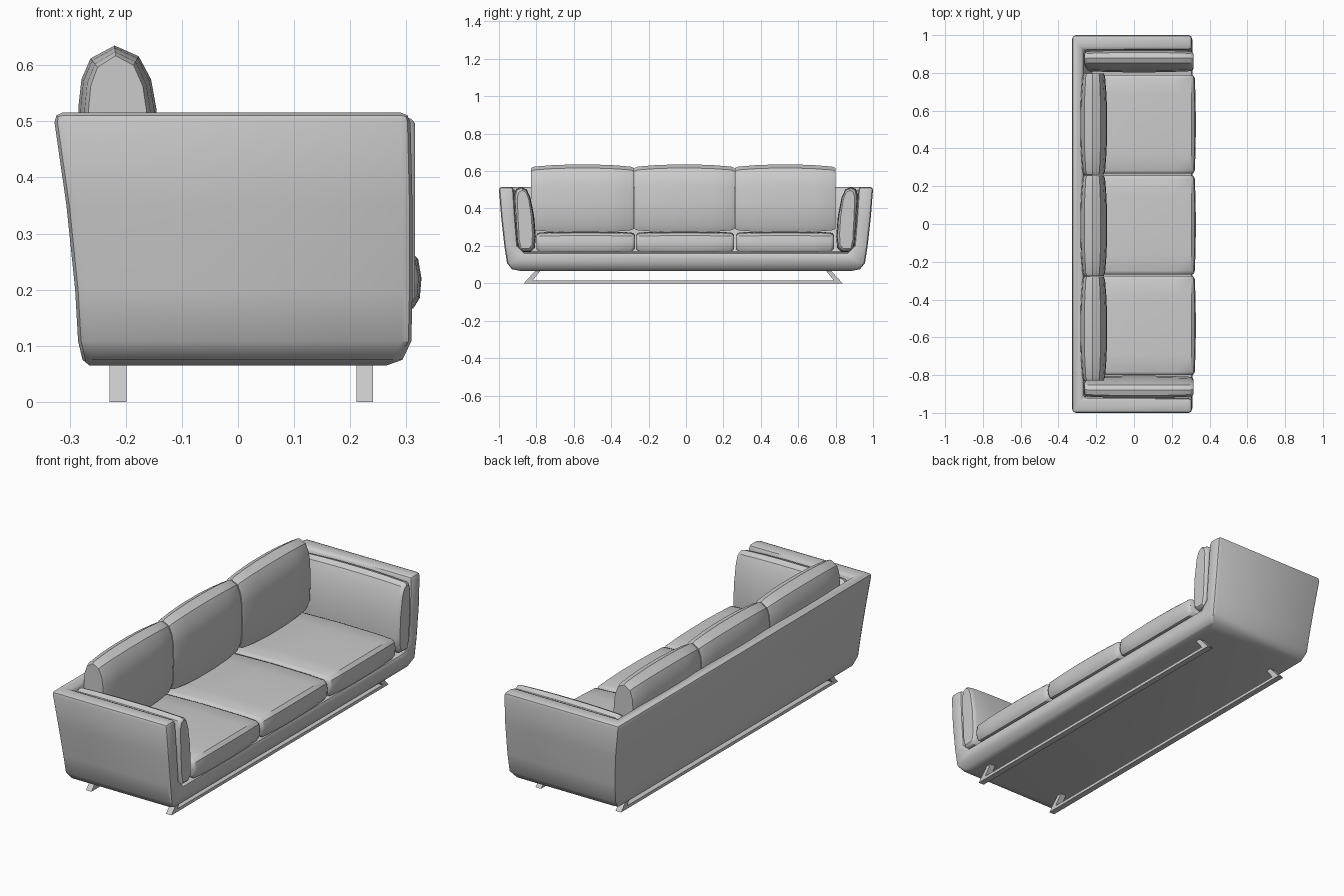
import bpy, bmesh
from mathutils import Vector

if "Cube" in bpy.data.objects:
    bpy.data.objects.remove(bpy.data.objects["Cube"])


def make_object(name, verts, faces):
    mesh = bpy.data.meshes.new(name)
    mesh.from_pydata([Vector(v) for v in verts], [], faces)
    bm = bmesh.new()
    bm.from_mesh(mesh)
    bmesh.ops.recalc_face_normals(bm, faces=bm.faces)
    bm.to_mesh(mesh)
    bm.free()
    obj = bpy.data.objects.new(name, mesh)
    bpy.context.collection.objects.link(obj)
    return obj


def loft(name, rings):
    """Skin a list of equal-length rings and cap both ends."""
    n = len(rings[0])
    verts = [p for ring in rings for p in ring]
    faces = [tuple(range(n)), tuple(range(len(verts) - n, len(verts)))]
    for r in range(len(rings) - 1):
        for i in range(n):
            j = (i + 1) % n
            faces.append((r * n + i, r * n + j, (r + 1) * n + j, (r + 1) * n + i))
    return make_object(name, verts, faces)


def finish(obj, angle=0.6):
    bpy.ops.object.select_all(action='DESELECT')
    obj.select_set(True)
    bpy.context.view_layer.objects.active = obj
    if obj.modifiers:
        bpy.ops.object.convert(target='MESH')
    bpy.ops.object.shade_smooth_by_angle(angle=angle)


def cushion(name, profile, start, end, place, puff):
    """Sweep a 2D profile from start to end, pinching it in towards both ends."""
    us, vs = [p[0] for p in profile], [p[1] for p in profile]
    cu, cv = (min(us) + max(us)) / 2, (min(vs) + max(vs)) / 2
    w, h = max(us) - min(us), max(vs) - min(vs)
    size = end - start
    half = [(0, .018), (.006, puff + .005), (.018, puff), (.2 * size, puff * .35), (.38 * size, 0)]
    steps = half + [(size - t, d) for t, d in reversed(half)]
    rings = []
    for t, d in steps:
        su, sv = 1 - 2 * d / w, 1 - 2 * d / h
        rings.append([place(cu + (u - cu) * su, cv + (v - cv) * sv, start + t) for u, v in profile])
    finish(loft(name, rings))


def slab(y, z, back, front):
    return [(back, -y, z), (back, y, z), (front, y, z), (front, -y, z)]


# Outer shell: tapered tub with the sitting space cut out
def back_x(z):
    return -.285 - .042 * (max(z - .1, 0) / .4) ** 1.5


outer = [(.88, .065, -.265, .265), (.93, .075, -.277, .293), (.957, .108, -.285, .309),
         (.971, .2, back_x(.2), .311), (.988, .35, back_x(.35), .311),
         (1.001, .516, back_x(.516), .307)]
shell = loft("sofa_shell", [slab(*row) for row in outer])
inner = [(.865, .165), (.9, .2), (.912, .35), (.928, .6)]
cutter = loft("shell_cutter", [slab(y, z, back_x(z) + .06, .6) for y, z in inner])
cut = shell.modifiers.new("hollow", 'BOOLEAN')
cut.object = cutter
cut.solver = 'EXACT'
bevel = shell.modifiers.new("round", 'BEVEL')
bevel.width = .018
bevel.segments = 2
bevel.limit_method = 'ANGLE'
bevel.angle_limit = .87
finish(shell)
bpy.data.objects.remove(cutter)

# Seat cushions
seat = [(-.25, .166), (-.26, .18), (-.26, .262), (-.24, .27), (0, .277), (.22, .275),
        (.305, .27), (.321, .255), (.327, .22), (.324, .185), (.312, .166)]
spans = [(-.80, -.274), (-.267, .257), (.267, .79)]
for i, (a, b) in enumerate(spans):
    cushion(f"seat_cushion_{i + 1}", seat, a, b, lambda u, v, t: (u, t, v), .005)

# Back cushions with domed tops
back = [(-.25, .272), (-.27, .30), (-.285, .40), (-.284, .53), (-.279, .575), (-.263, .612),
        (-.22, .635), (-.177, .616), (-.155, .575), (-.145, .52), (-.142, .42),
        (-.147, .31), (-.165, .272)]
for i, (a, b) in enumerate([(-.828, -.279), (-.275, .258), (.263, .798)]):
    cushion(f"back_cushion_{i + 1}", back, a, b, lambda u, v, t: (u, t, v), .011)

# Arm cushions leaning against the inside of the arms
arm = [(.83, .168), (.808, .19), (.803, .25), (.812, .36), (.832, .46), (.852, .502),
       (.88, .515), (.908, .505), (.92, .47), (.914, .35), (.905, .22), (.89, .168)]
for side, name in ((-1, "left"), (1, "right")):
    cushion(f"{name}_arm_cushion", arm, -.262, .315, lambda u, v, t: (t, side * u, v), .006)

# Sled legs: a floor bar with a slanted strut at each end
sled = [(-.867, 0), (.837, 0), (.775, .068), (.748, .068), (.79, .015),
        (-.82, .015), (-.778, .068), (-.805, .068)]
for x, name in ((-.214, "back_sled_leg"), (.226, "front_sled_leg")):
    loft(name, [[(x + dx, y, z) for y, z in sled] for dx in (-.015, .015)])
